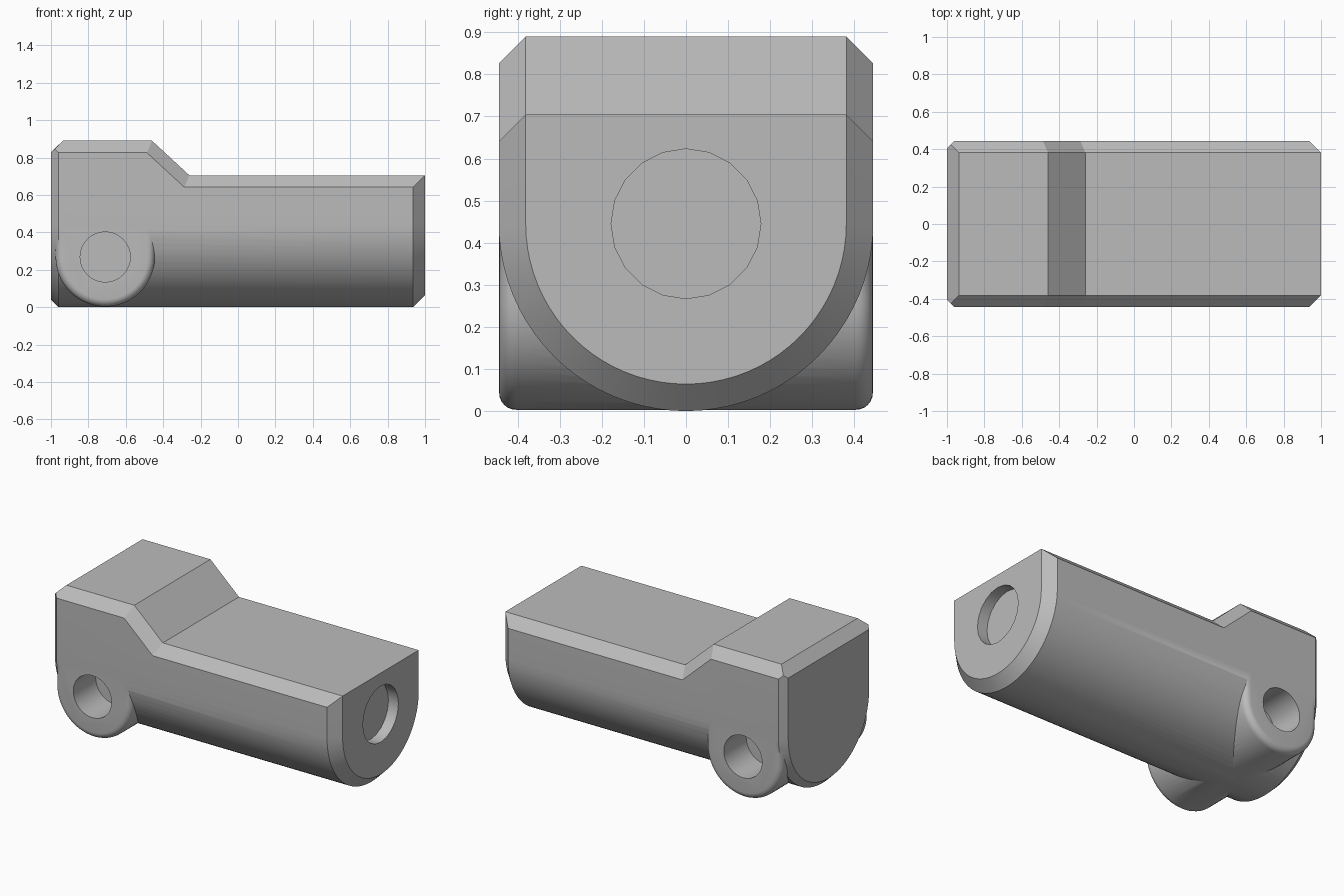
import bpy, bmesh
from math import sin, cos, pi, radians

cube = bpy.data.objects.get("Cube")
if cube:
    bpy.data.objects.remove(cube, do_unlink=True)

grey = bpy.data.materials.new("light grey")
grey.use_nodes = True
grey.diffuse_color = (0.5, 0.5, 0.5, 1)
grey.node_tree.nodes["Principled BSDF"].inputs["Base Color"].default_value = (0.5, 0.5, 0.5, 1)

HALF = 0.445      # half width, also the radius of the round underside
EDGE = 0.064      # size of the large chamfers


def loft(name, rings):
    """Skin a closed, capped solid through rings of equal length."""
    bm = bmesh.new()
    loops = [[bm.verts.new(p) for p in ring] for ring in rings]
    n = len(loops[0])
    for a, b in zip(loops, loops[1:]):
        for i in range(n):
            j = (i + 1) % n
            bm.faces.new((a[i], a[j], b[j], b[i]))
    bm.faces.new(loops[0])
    bm.faces.new(loops[-1])
    bmesh.ops.recalc_face_normals(bm, faces=bm.faces)
    mesh = bpy.data.meshes.new(name)
    bm.to_mesh(mesh)
    bm.free()
    mesh.materials.append(grey)
    obj = bpy.data.objects.new(name, mesh)
    bpy.context.collection.objects.link(obj)
    return obj


def u_shape(radius, low, top, segments):
    """Round-bottomed outline, centred across, open height up to top."""
    arc = [(radius * cos(pi * i / segments), low - radius * sin(pi * i / segments))
           for i in range(segments + 1)]
    return [(radius, top)] + arc + [(-radius, top)]


def circle(radius, segments):
    return [(radius * cos(2 * pi * i / segments), radius * sin(2 * pi * i / segments))
            for i in range(segments)]


def combine(target, tool, operation):
    mod = target.modifiers.new(operation.title(), 'BOOLEAN')
    mod.operation = operation
    mod.solver = 'EXACT'
    mod.object = tool
    bpy.context.view_layer.objects.active = target
    bpy.ops.object.modifier_apply(modifier=mod.name)
    bpy.data.objects.remove(tool, do_unlink=True)


# Round-bottomed body with chamfered ends
ends = [(-1, 0.04), (-0.96, 0), (1 - EDGE, 0), (1, EDGE)]
body = loft("housing_body", [
    [(x, y, z) for y, z in u_shape(HALF - inset, HALF, 1.2, 40)] for x, inset in ends])

# Stepped top with chamfered long edges: point and its shift per chamfer width
side = [((-1.2, -0.1), (0, 0)),
        ((-1.2, 0.633), (0, 0)),
        ((-0.936, 0.89), (-EDGE, -EDGE)),
        ((-0.46, 0.89), (-0.027, -EDGE)),
        ((-0.26, 0.705), (-0.027, -EDGE)),
        ((1.1, 0.705), (0, -EDGE)),
        ((1.1, -0.1), (0, 0))]
envelope = loft("top_envelope", [
    [(p[0] + k * d[0], y, p[1] + k * d[1]) for p, d in side]
    for y, k in [(-0.509, 2), (-0.381, 0), (0.381, 0), (0.509, 2)]])
combine(body, envelope, 'INTERSECT')

# Cross lug with rounded rims
PIN_X, PIN_Z, LUG_R, LUG_Y, FILLET = -0.71, 0.268, 0.265, 0.444, 0.04
steps = [pi / 2 * i / 6 for i in range(7)]
rims = [(LUG_Y - FILLET + FILLET * sin(a), FILLET * (1 - cos(a))) for a in steps]
sections = [(-y, inset) for y, inset in reversed(rims)] + rims
lug = loft("cross_lug", [
    [(PIN_X + u, y, z) for u, z in u_shape(LUG_R - inset, PIN_Z, 0.52, 32)]
    for y, inset in sections])
combine(body, lug, 'UNION')

# Blind pin holes on both sides
for s in (-1, 1):
    pin = loft("pin_hole", [
        [(PIN_X + u, s * y, PIN_Z + v) for u, v in circle(0.134, 32)] for y in (0.22, 0.6)])
    combine(body, pin, 'DIFFERENCE')

# Shallow round recess in the end face
recess = loft("end_recess", [
    [(x, u, HALF + v) for u, v in circle(0.178, 20)] for x in (0.93, 1.1)])
combine(body, recess, 'DIFFERENCE')

# Smooth the curved faces and keep the chamfers crisp
bpy.ops.object.select_all(action='DESELECT')
body.select_set(True)
bpy.context.view_layer.objects.active = body
bpy.ops.object.shade_smooth_by_angle(angle=radians(25))
